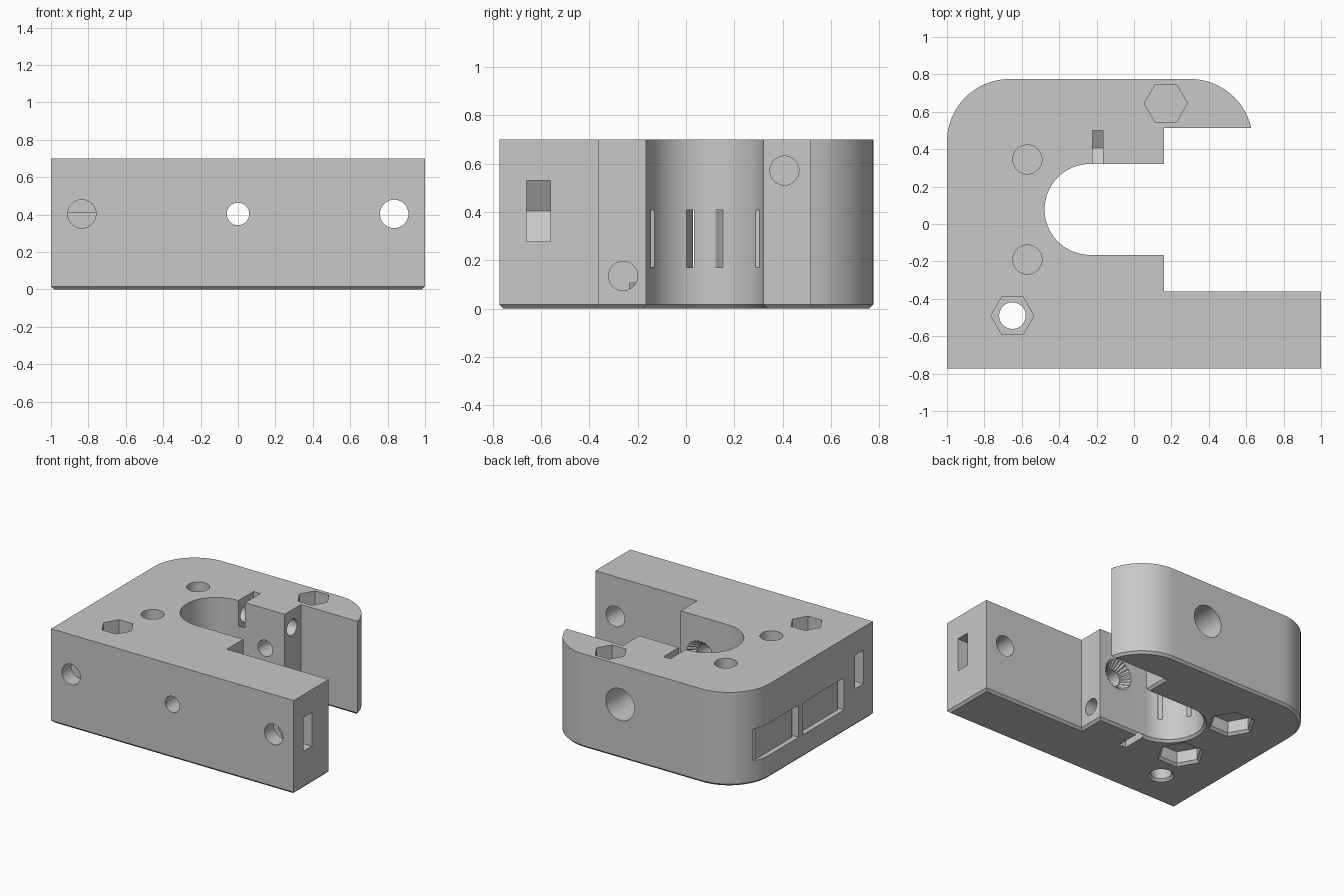
import bpy, bmesh, math
from math import pi, cos, sin

cube = bpy.data.objects.get("Cube")
if cube:
    bpy.data.objects.remove(cube, do_unlink=True)

grey = bpy.data.materials.new("plain grey")
grey.use_nodes = True
COLOUR = (0.58, 0.58, 0.58, 1)
grey.diffuse_color = COLOUR
grey.node_tree.nodes["Principled BSDF"].inputs["Base Color"].default_value = COLOUR


def arc(cx, cy, r, start, end, n=24):
    """Points on an arc, angles in degrees."""
    angles = [math.radians(start + (end - start) * i / n) for i in range(n + 1)]
    return [(cx + r * cos(a), cy + r * sin(a)) for a in angles]


def circle(cx, cy, r, n=48):
    return arc(cx, cy, r, 0, 360, n)[:-1]


def rect(u0, u1, v0, v1):
    return [(u0, v0), (u1, v0), (u1, v1), (u0, v1)]


def nut_slot(cu, cv, r, turn, length=0.25):
    """Half a hexagon whose open side runs straight out along the turn angle."""
    a = r * sin(pi / 3)
    pts = [(length, -a), (-r / 2, -a), (-r, 0), (-r / 2, a), (length, a)]
    c, s = cos(math.radians(turn)), sin(math.radians(turn))
    return [(cu + u * c - v * s, cv + u * s + v * c) for u, v in pts]


def prism(name, pts, axis, lo, hi, taper=1, centre=(0, 0), bevel=0):
    """Extrude a profile along an axis; taper scales the far end."""
    place = {"x": lambda u, v, w: (w, u, v),
             "y": lambda u, v, w: (u, w, v),
             "z": lambda u, v, w: (u, v, w)}[axis]
    cu, cv = centre
    bm = bmesh.new()
    near = [bm.verts.new(place(u, v, lo)) for u, v in pts]
    far = [bm.verts.new(place(cu + (u - cu) * taper, cv + (v - cv) * taper, hi))
           for u, v in pts]
    base = bm.faces.new(near[::-1])
    bm.faces.new(far)
    for i in range(len(pts)):
        j = (i + 1) % len(pts)
        bm.faces.new((near[i], near[j], far[j], far[i]))
    bm.normal_update()
    if bm.calc_volume(signed=True) < 0:
        bmesh.ops.reverse_faces(bm, faces=bm.faces[:])
        bm.normal_update()
    if bevel:
        bmesh.ops.bevel(bm, geom=list(base.edges), offset=bevel, segments=1,
                        profile=0.5, affect="EDGES")
    mesh = bpy.data.meshes.new(name)
    bm.to_mesh(mesh)
    bm.free()
    mesh.materials.append(grey)
    obj = bpy.data.objects.new(name, mesh)
    bpy.context.scene.collection.objects.link(obj)
    return obj


# Main block: long front arm, round bore open to the side, short back arm
BORE_Y, BORE_R = 0.078, 0.243
TOP = 0.7
outline = [(-1, -0.772), (1, -0.772), (1, -0.36), (0.16, -0.36), (0.16, BORE_Y - BORE_R)]
outline += arc(-0.235, BORE_Y, BORE_R, 270, 90, 48)
outline += [(0.16, BORE_Y + BORE_R), (0.16, 0.512)]
outline += arc(0.3, 0.44, 0.335, 12.4, 90)
outline += arc(-0.665, 0.44, 0.335, 90, 180)
block = prism("mount_block", outline, "z", 0, TOP, bevel=0.017)


def cut(*args, **kw):
    """Subtract a prism from the block, keeping the block if a cut fails."""
    cutter = prism(*args, **kw)
    cutter.hide_render = True
    mod = block.modifiers.new("cut", "BOOLEAN")
    mod.operation, mod.solver, mod.object = "DIFFERENCE", "EXACT", cutter
    bpy.context.view_layer.update()
    depsgraph = bpy.context.evaluated_depsgraph_get()
    result = bpy.data.meshes.new_from_object(block.evaluated_get(depsgraph))
    block.modifiers.remove(mod)
    if len(result.polygons) > len(outline):
        block.data = result
    bpy.data.objects.remove(cutter, do_unlink=True)


# Front screw holes with nut slots opening on both ends
SCREW_Z = 0.404
for side in (-1, 1):
    x = 0.835 * side
    cut("front_hole", circle(x, SCREW_Z, 0.076), "y", -0.9, -0.42 if side < 0 else -0.3)
    cut("end_nut_slot", nut_slot(x, SCREW_Z, 0.145, 0 if side > 0 else 180), "y", -0.66, -0.56)

# Centre hole through both arms, wide at the back, with a toothed seat inside
cut("centre_hole", circle(0, SCREW_Z, 0.06), "y", -0.9, 0.9)
cut("back_counterbore", circle(0, SCREW_Z, 0.118), "y", 0.5, 0.9)
teeth = 24
seat = []
for i in range(teeth * 2):
    r = 0.125 if i % 2 else 0.112
    a = pi * i / teeth
    seat.append((r * cos(a), SCREW_Z + r * sin(a)))
cut("toothed_seat", seat, "y", -0.155, -0.225, taper=0.55, centre=(0, SCREW_Z))

# Vertical through holes with hex recesses on top
for x, y in ((0.17, 0.645), (-0.65, -0.49)):
    cut("through_hole", circle(x, y, 0.071), "z", -0.1, 0.9)
    cut("top_hex", circle(x, y, 0.115, 6), "z", TOP - 0.12, 0.8)
    cut("hole_chamfer", circle(x, y, 0.09), "z", -0.002, 0.018, taper=0.78, centre=(x, y))

# Strap channels around two posts, with blind holes above and hex pockets below
POST_X, OUT, INN = -0.57, 0.243, 0.219
for y in (0.345, -0.19):
    loop = [(-1.1, y - OUT)] + arc(POST_X, y, OUT, -90, 90, 32) + [(-1.1, y + OUT)]
    loop += [(-1.1, y + INN)] + arc(POST_X, y, INN, 90, -90, 32) + [(-1.1, y - INN)]
    cut("strap_channel", loop, "z", 0.17, 0.408)
    cut("strap_recess", rect(-1.2, -0.963, y - 0.232, y + 0.232), "z", 0.17, 0.408)
    cut("blind_hole", circle(POST_X, y, 0.078), "z", 0.125, 0.8)
    cut("bottom_hex", circle(POST_X, y, 0.145, 6), "z", -0.1, 0.105)
    cut("hex_chamfer", circle(POST_X, y, 0.168, 6), "z", -0.002, 0.018,
        taper=0.86, centre=(POST_X, y))

# Sideways clamp holes with nut slots, one from the top and one from below
for y, z, turn in ((0.407, 0.571, 90), (-0.26, 0.135, -90)):
    cut("clamp_hole", circle(y, z, 0.06), "x", -0.45, 0.3 if turn < 0 else 0.17)
    cut("clamp_nut_slot", nut_slot(y, z, 0.108, turn), "x", -0.222, -0.166)

# Smooth the round walls and keep the edges crisp
block.data.name = "mount_block"
block.data.materials.clear()
block.data.materials.append(grey)
bpy.ops.object.select_all(action="DESELECT")
block.select_set(True)
bpy.context.view_layer.objects.active = block
bpy.ops.object.shade_smooth_by_angle(angle=math.radians(25))
